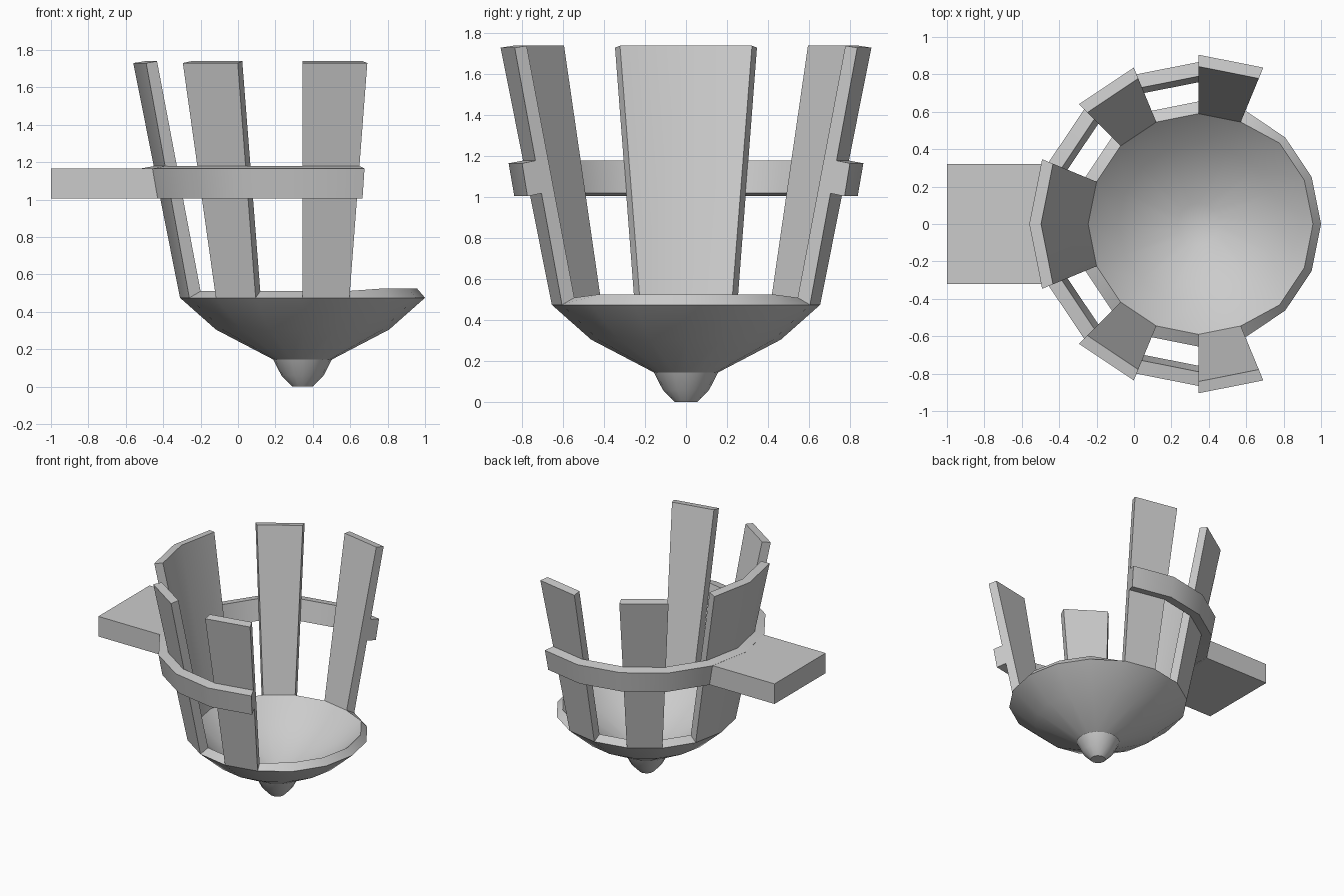
import bpy, bmesh
from math import sin, cos, pi

if "Cube" in bpy.data.objects:
    bpy.data.objects.remove(bpy.data.objects["Cube"])

CX = 0.345           # basket axis
SIDES = 16           # facets around the basket


def finish(name, bm):
    bmesh.ops.recalc_face_normals(bm, faces=bm.faces)
    me = bpy.data.meshes.new(name)
    bm.to_mesh(me)
    bm.free()
    ob = bpy.data.objects.new(name, me)
    bpy.context.collection.objects.link(ob)
    bpy.ops.object.select_all(action='DESELECT')
    ob.select_set(True)
    bpy.context.view_layer.objects.active = ob
    bpy.ops.object.shade_smooth_by_angle(angle=0.52)
    return ob


def point(bm, r, z, i):
    a = 2 * pi * i / SIDES
    return bm.verts.new((CX + r * cos(a), r * sin(a), z))


def arc_solid(name, profile, start, end):
    """Closed (r, z) section swept from facet corner start to end."""
    bm = bmesh.new()
    rows = [[point(bm, r, z, i) for r, z in profile] for i in range(start, end + 1)]
    n = len(profile)
    for a, b in zip(rows, rows[1:]):
        for k in range(n):
            bm.faces.new((a[k], a[(k + 1) % n], b[(k + 1) % n], b[k]))
    bm.faces.new(rows[0])
    bm.faces.new(rows[-1])
    return finish(name, bm)


# Bowl: outer shell, rim, inner shell; the open side has a thinner, higher rim
bm = bmesh.new()
rows = []
for i in range(SIDES):
    open_side = min(i, SIDES - i) <= 2
    rim = (0.612, 0.525) if open_side else (0.59, 0.51)
    prof = [(0.055, 0), (0.113, 0.06), (0.157, 0.145), (0.463, 0.305),
            (0.655, 0.475), rim, (0.43, 0.36), (0.112, 0.19)]
    rows.append([point(bm, r, z, i) for r, z in prof])
for i in range(SIDES):
    a, b = rows[i], rows[(i + 1) % SIDES]
    for k in range(len(a) - 1):
        bm.faces.new((a[k], b[k], b[k + 1], a[k + 1]))
bm.faces.new([r[0] for r in rows])
bm.faces.new([r[-1] for r in rows])
finish("bowl", bm)

# Staves: wide one at the handle, narrow ones either side
stave = [(0.655, 0.475), (0.905, 1.73), (0.842, 1.74), (0.59, 0.51)]
arc_solid("back_stave", stave, 7, 9)
for n, (s, e) in enumerate([(3, 4), (5, 6), (10, 11), (12, 13)], 1):
    arc_solid("side_stave_%d" % n, stave, s, e)

# Hoop round the outside of the staves
arc_solid("hoop", [(0.838, 1.005), (0.866, 1.166), (0.79, 1.18), (0.758, 1.02)], 3, 13)

# Flat handle
bm = bmesh.new()
bmesh.ops.create_cube(bm, size=1)
for v in bm.verts:
    v.co.x = -1.0 if v.co.x < 0 else -0.425
    v.co.y = 0.32 if v.co.y > 0 else -0.32
    v.co.z = 1.165 if v.co.z > 0 else 1.006
finish("handle", bm)
